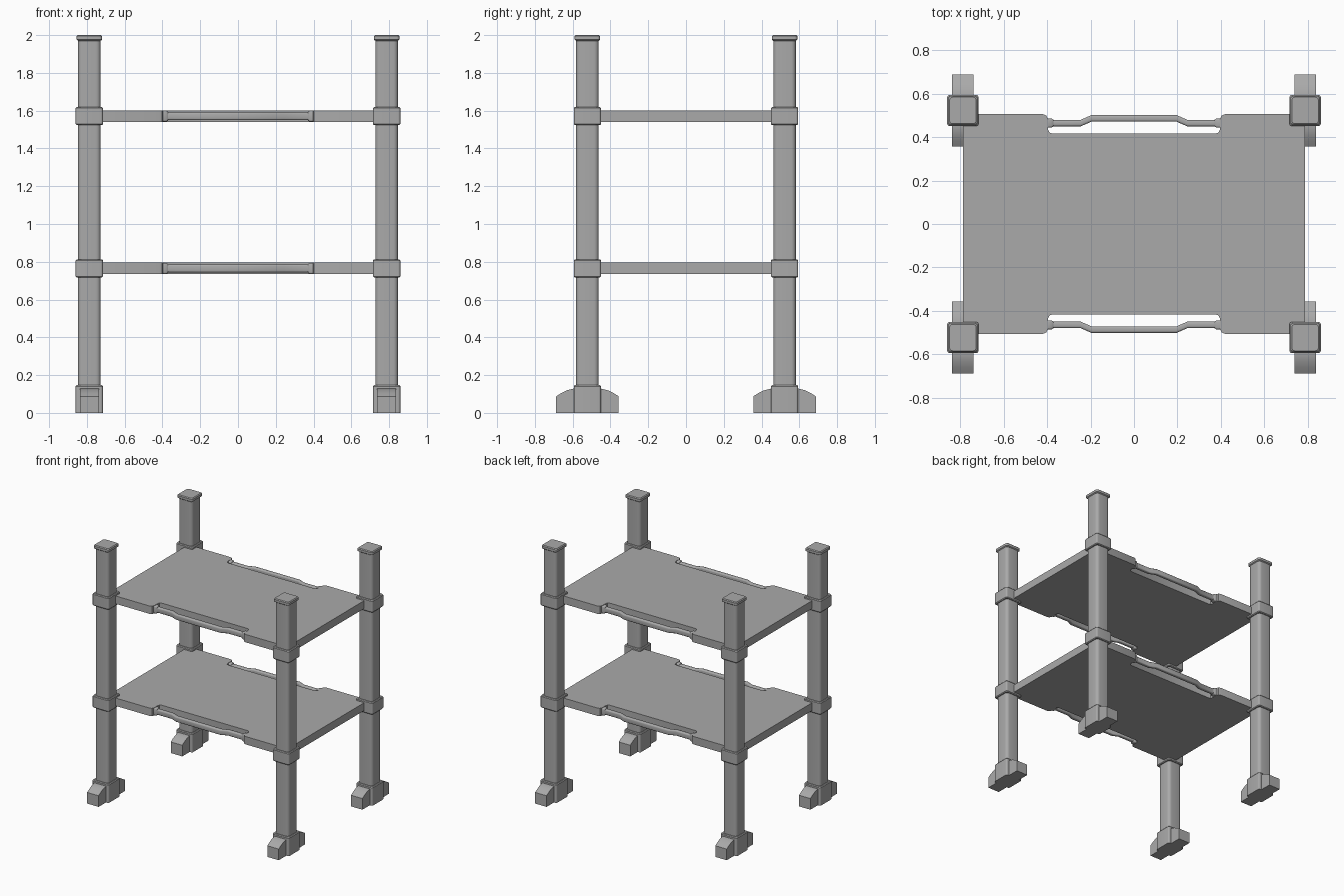
import bpy, bmesh, math

cube = bpy.data.objects.get("Cube")
if cube:
    bpy.data.objects.remove(cube, do_unlink=True)

grey = bpy.data.materials.new("plain_grey")
grey.use_nodes = True
grey.diffuse_color = (0.4, 0.4, 0.4, 1)
grey.node_tree.nodes["Principled BSDF"].inputs["Base Color"].default_value = (0.4, 0.4, 0.4, 1)


def finish(name, bm):
    bmesh.ops.recalc_face_normals(bm, faces=bm.faces)
    mesh = bpy.data.meshes.new(name)
    bm.to_mesh(mesh)
    bm.free()
    mesh.materials.append(grey)
    obj = bpy.data.objects.new(name, mesh)
    bpy.context.collection.objects.link(obj)
    bpy.ops.object.select_all(action='DESELECT')
    obj.select_set(True)
    bpy.context.view_layer.objects.active = obj
    bpy.ops.object.shade_smooth_by_angle(angle=math.radians(35))
    return obj


def loft(name, rings):
    bm = bmesh.new()
    loops = [[bm.verts.new(p) for p in ring] for ring in rings]
    n = len(loops[0])
    for a, b in zip(loops, loops[1:]):
        for i in range(n):
            bm.faces.new((a[i], a[(i + 1) % n], b[(i + 1) % n], b[i]))
    bm.faces.new(loops[0][::-1])
    bm.faces.new(loops[-1])
    return finish(name, bm)


def rounded(hx, hy, r, steps=5):
    """Outline of a rounded rectangle around the origin."""
    pts = []
    for k, (sx, sy) in enumerate([(1, 1), (-1, 1), (-1, -1), (1, -1)]):
        for i in range(steps + 1):
            a = math.pi / 2 * (k + i / steps)
            pts.append((sx * (hx - r) + r * math.cos(a), sy * (hy - r) + r * math.sin(a)))
    return pts


def column(name, cx, cy, levels, r):
    """Rounded square block; levels are (z, half width)."""
    return loft(name, [[(cx + x, cy + y, z) for x, y in rounded(h, h, r)] for z, h in levels])


PX, PY = 0.787, 0.522
SHELVES = (0.765, 1.571)

for sx, side in ((-1, "right"), (1, "left")):
    for sy, end in ((-1, "front"), (1, "back")):
        tag = f"{end}_{side}"
        x, y = sx * PX, sy * PY
        column("post_" + tag, x, y, [(0.02, 0.06), (1.98, 0.06)], 0.025)
        column("cap_" + tag, x, y, [(1.97, 0.06), (1.976, 0.067), (1.994, 0.067), (2, 0.061)], 0.014)
        column("base_block_" + tag, x, y, [(0, 0.072), (0.141, 0.072), (0.147, 0.067)], 0.012)
        for z, level in zip(SHELVES, ("lower", "upper")):
            column(f"{level}_collar_{tag}", x, y,
                   [(z - 0.048, 0.067), (z - 0.042, 0.072), (z + 0.042, 0.072), (z + 0.048, 0.067)], 0.012)
        # foot toes with a curved shoulder at both ends
        half = [(0.165, 0), (0.165, 0.088), (0.14, 0.104), (0.11, 0.119), (0.075, 0.128)]
        side_profile = half + [(-u, v) for u, v in reversed(half)]
        loft("foot_" + tag, [[(x + dx, y + u, v) for u, v in side_profile] for dx in (-0.05, 0.05)])

# shelf outline: notched in the middle of front and back
quarter = [(0.787, 0.505), (0.42, 0.505), (0.403, 0.499), (0.395, 0.48),
           (0.395, 0.435), (0.389, 0.421), (0.375, 0.415)]
back = quarter + [(-x, y) for x, y in reversed(quarter)]
outline = back + [(x, -y) for x, y in reversed(back)]
# handle path and end ferrules
grip = [(0.4, 0.464), (0.245, 0.464), (0.195, 0.486)]
grip += [(-x, y) for x, y in reversed(grip)]
for z, level in zip(SHELVES, ("lower", "upper")):
    loft(level + "_shelf", [[(x, y, z + dz) for x, y in outline] for dz in (-0.031, 0.031)])
    for sy, end in ((-1, "front"), (1, "back")):
        loft(f"{level}_{end}_handle",
             [[(x, sy * (y + u), z + v) for u, v in rounded(0.015, 0.021, 0.009, 3)] for x, y in grip])
        for sx, side in ((-1, "right"), (1, "left")):
            loft(f"{level}_{end}_ferrule_{side}",
                 [[(sx * x, sy * (0.464 + u), z + v) for u, v in rounded(h, h + 0.008, 0.008, 3)]
                  for x, h in ((0.4, 0.021), (0.38, 0.021), (0.371, 0.016))])
